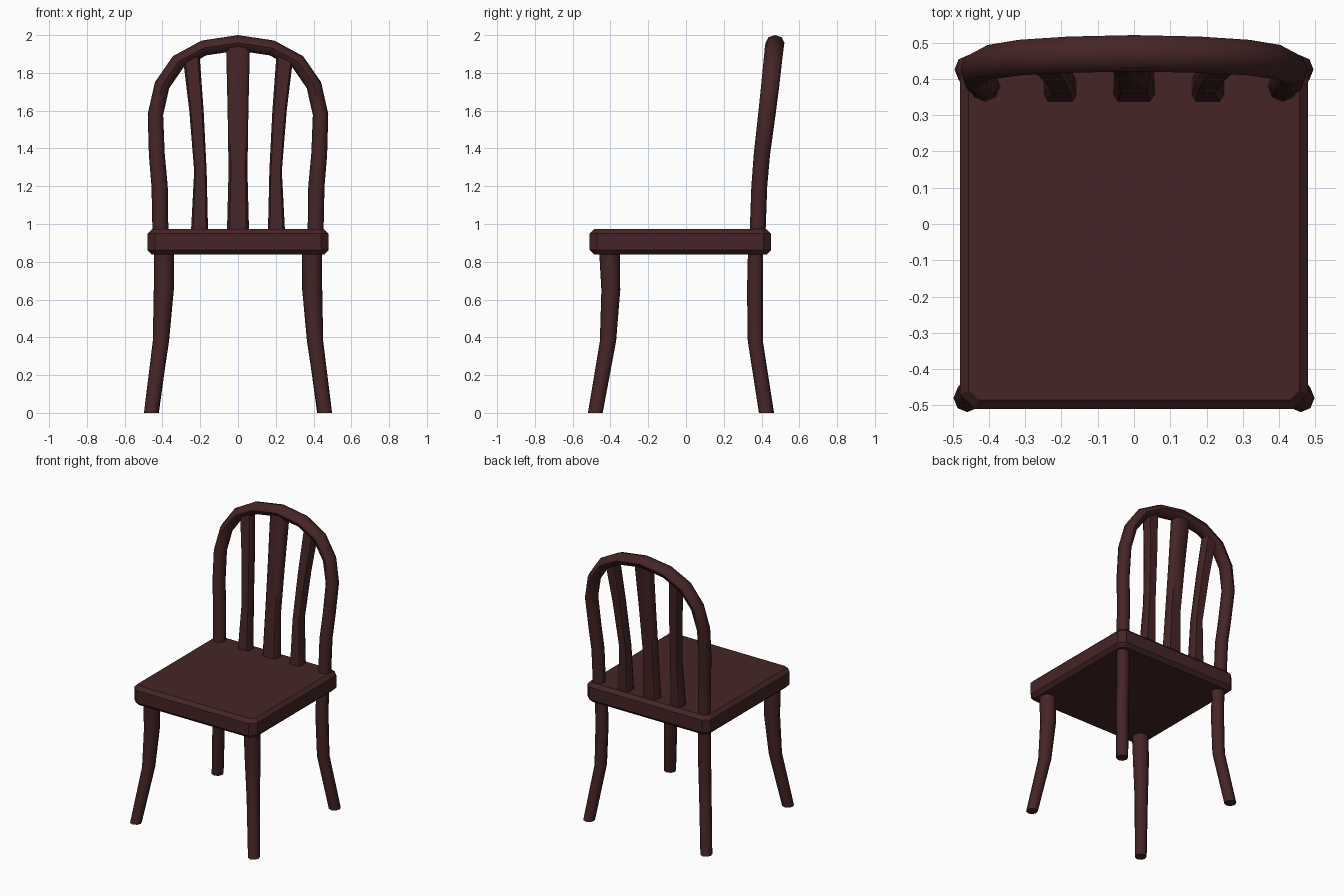
import bpy, bmesh, math
from mathutils import Vector

cube = bpy.data.objects.get("Cube")
if cube:
    bpy.data.objects.remove(cube, do_unlink=True)

# Single dark wood colour
wood = bpy.data.materials.new("dark_brown_wood")
wood.use_nodes = True
colour = (0.06, 0.018, 0.019, 1)
wood.diffuse_color = colour
wood.node_tree.nodes["Principled BSDF"].inputs["Base Color"].default_value = colour

ROUND = [(math.cos(i * math.pi / 4), math.sin(i * math.pi / 4)) for i in range(8)]
SLAT = [(1, -.5), (1, .5), (.75, 1), (-.75, 1), (-1, .5), (-1, -.5), (-.75, -1), (.75, -1)]


def finish(name, bm, smooth):
    bmesh.ops.recalc_face_normals(bm, faces=bm.faces)
    mesh = bpy.data.meshes.new(name)
    bm.to_mesh(mesh)
    bm.free()
    obj = bpy.data.objects.new(name, mesh)
    bpy.context.collection.objects.link(obj)
    mesh.materials.append(wood)
    if smooth:
        bpy.ops.object.select_all(action='DESELECT')
        obj.select_set(True)
        bpy.context.view_layer.objects.active = obj
        bpy.ops.object.shade_smooth_by_angle(angle=math.radians(50))


def loft(name, path, profile, level=True):
    """Skin a profile along (x, y, z, half width, half depth) stations."""
    bm = bmesh.new()
    points = [Vector(p[:3]) for p in path]
    rings = []
    for i, p in enumerate(path):
        along = points[min(i + 1, len(path) - 1)] - points[max(i - 1, 0)]
        along = Vector((0, 0, 1)) if level else along.normalized()
        side = along.cross(Vector((0, 1, 0))).normalized()
        depth = side.cross(along)
        rings.append([bm.verts.new(points[i] + side * a * p[3] + depth * b * p[4])
                      for a, b in profile])
    n = len(profile)
    for low, high in zip(rings, rings[1:]):
        for k in range(n):
            bm.faces.new((low[k], low[(k + 1) % n], high[(k + 1) % n], high[k]))
    bm.faces.new(rings[0])
    bm.faces.new(rings[-1])
    finish(name, bm, True)


def mirrored(path):
    return [(-p[0], *p[1:]) for p in path]


# Seat: corners cut first, then the top and bottom rims chamfered
bm = bmesh.new()
bmesh.ops.create_cube(bm, size=1)
for v in bm.verts:
    v.co = Vector((v.co.x * .96, v.co.y * .96 - .03, v.co.z * .135 + .905))
upright = [e for e in bm.edges if abs(e.verts[0].co.z - e.verts[1].co.z) > .1]
bmesh.ops.bevel(bm, geom=upright, offset=.04, segments=1, affect='EDGES')
rim = [e for e in bm.edges if abs(e.verts[0].co.z - e.verts[1].co.z) < .01]
bmesh.ops.bevel(bm, geom=rim, offset=.024, segments=1, affect='EDGES')
finish("seat", bm, False)

# Legs, splayed outwards at the feet
front_leg = [(.46, -.48, 0, .038, .039), (.408, -.413, .38, .043, .043),
             (.393, -.398, .65, .053, .05), (.392, -.405, .86, .053, .055)]
back_leg = [(.457, .426, 0, .038, .04), (.408, .367, .38, .041, .04),
            (.4, .365, .65, .043, .042), (.402, .368, .86, .043, .04)]
for kind, path in (("front", front_leg), ("back", back_leg)):
    loft(kind + "_leg_left", path, ROUND)
    loft(kind + "_leg_right", mirrored(path), ROUND)

# Bent hoop of the backrest
half = [(-.41, .378, .92, .042, .042), (-.415, .388, 1.2, .043, .042),
        (-.43, .402, 1.37, .042, .043), (-.437, .428, 1.58, .041, .046),
        (-.402, .446, 1.735, .041, .048), (-.317, .459, 1.858, .041, .049),
        (-.18, .467, 1.932, .041, .05)]
crown = [(0, .471, 1.959, .041, .05)]
loft("back_hoop", half + crown + mirrored(half)[::-1], ROUND, level=False)

# Flat upright slats inside the hoop
loft("middle_slat", [(0, .376, .94, .059, .04), (0, .392, 1.28, .05, .033),
                     (0, .428, 1.6, .055, .034), (0, .467, 1.94, .063, .036)], SLAT)
side_slat = [(.204, .376, .94, .046, .04), (.199, .392, 1.28, .033, .033),
             (.22, .428, 1.6, .038, .034), (.248, .462, 1.89, .045, .036)]
loft("side_slat_left", side_slat, SLAT)
loft("side_slat_right", mirrored(side_slat), SLAT)
